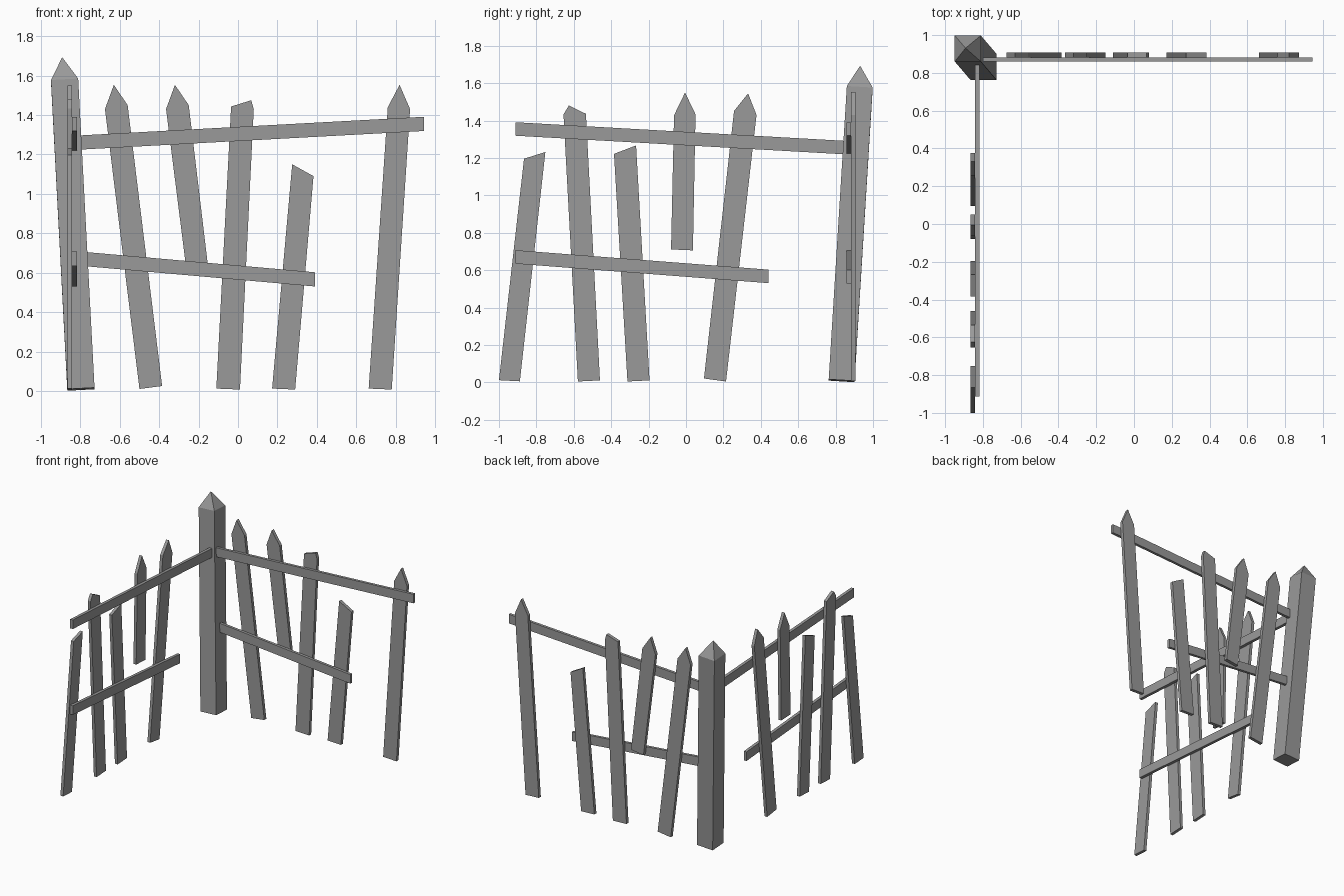
import bpy
import bmesh
from mathutils import Vector

if "Cube" in bpy.data.objects:
    bpy.data.objects.remove(bpy.data.objects["Cube"], do_unlink=True)

grey = bpy.data.materials.new("weathered_grey")
grey.use_nodes = True
COLOUR = (0.32, 0.32, 0.32, 1)
grey.diffuse_color = COLOUR
grey.node_tree.nodes["Principled BSDF"].inputs["Base Color"].default_value = COLOUR


def finish(name, bm):
    bmesh.ops.recalc_face_normals(bm, faces=bm.faces)
    mesh = bpy.data.meshes.new(name)
    bm.to_mesh(mesh)
    bm.free()
    mesh.materials.append(grey)
    bpy.context.collection.objects.link(bpy.data.objects.new(name, mesh))


def board(name, outline, axis, near, far):
    """Extrude a (along, z) outline through its thickness on the given axis."""
    def place(u, z, depth):
        return (u, depth, z) if axis == "y" else (depth, u, z)
    bm = bmesh.new()
    face = bm.faces.new([bm.verts.new(place(u, z, near)) for u, z in outline])
    out = bmesh.ops.extrude_face_region(bm, geom=[face])
    verts = [g for g in out["geom"] if isinstance(g, bmesh.types.BMVert)]
    bmesh.ops.translate(bm, verts=verts, vec=place(0, 0, far - near))
    finish(name, bm)


def rail(name, start, end, axis, near, far):
    """Sloping rail from (along, bottom z) to (along, bottom z)."""
    h = 0.072
    (a, za), (b, zb) = start, end
    board(name, [(a, za), (b, zb), (b, zb + h), (a, za + h)], axis, near, far)


# Leaning corner post with a pyramid cap
bm = bmesh.new()
foot, neck = Vector((-0.797, 0.832, 0.009)), Vector((-0.88, 0.929, 1.577))
lean = (neck - foot).normalized()
half = 0.069
rings = []
for centre in (foot, neck):
    ring = []
    for sx, sy in ((-1, -1), (1, -1), (1, 1), (-1, 1)):
        dx, dy = sx * half, sy * half
        dz = -(lean.x * dx + lean.y * dy) / lean.z
        ring.append(bm.verts.new(centre + Vector((dx, dy, dz))))
    rings.append(ring)
tip = bm.verts.new((-0.892, 0.931, 1.693))
bm.faces.new(rings[0])
for i in range(4):
    j = (i + 1) % 4
    bm.faces.new((rings[0][i], rings[0][j], rings[1][j], rings[1][i]))
    bm.faces.new((rings[1][i], rings[1][j], tip))
finish("corner_post", bm)

# Back run of pickets and rails
back_pickets = [
    [(-.5, .01), (-.385, .025), (-.56, 1.45), (-.63, 1.553), (-.675, 1.43)],
    [(-.26, .6), (-.15, .615), (-.25, 1.45), (-.32, 1.553), (-.365, 1.43)],
    [(-.11, .012), (.01, .007), (.08, 1.43), (.067, 1.475), (-.035, 1.443)],
    [(.173, .012), (.29, .007), (.383, 1.09), (.275, 1.15)],
    [(.663, .012), (.78, .007), (.873, 1.43), (.82, 1.553), (.76, 1.44)],
]
for n, outline in enumerate(back_pickets, 1):
    board(f"back_picket_{n}", outline, "y", 0.881, 0.907)
rail("back_top_rail", (-.83, 1.223), (.945, 1.319), "y", 0.859, 0.881)
rail("back_low_rail", (-.81, .636), (.39, .53), "y", 0.859, 0.881)

# Side run of pickets and rails
side_pickets = [
    [(-1, .012), (-.888, .006), (-.752, 1.232), (-.866, 1.196)],
    [(-.578, .005), (-.46, .011), (-.535, 1.436), (-.626, 1.481), (-.655, 1.433)],
    [(-.313, .005), (-.195, .011), (-.267, 1.267), (-.385, 1.222)],
    [(-.08, .711), (.037, .706), (.051, 1.433), (-.005, 1.55), (-.064, 1.428)],
    [(.096, .021), (.214, .005), (.377, 1.43), (.332, 1.545), (.257, 1.452)],
]
for n, outline in enumerate(side_pickets, 1):
    board(f"side_picket_{n}", outline, "x", -0.866, -0.842)
rail("side_top_rail", (-.912, 1.319), (.86, 1.219), "x", -0.842, -0.818)
rail("side_low_rail", (-.912, .635), (.44, .531), "x", -0.842, -0.818)
